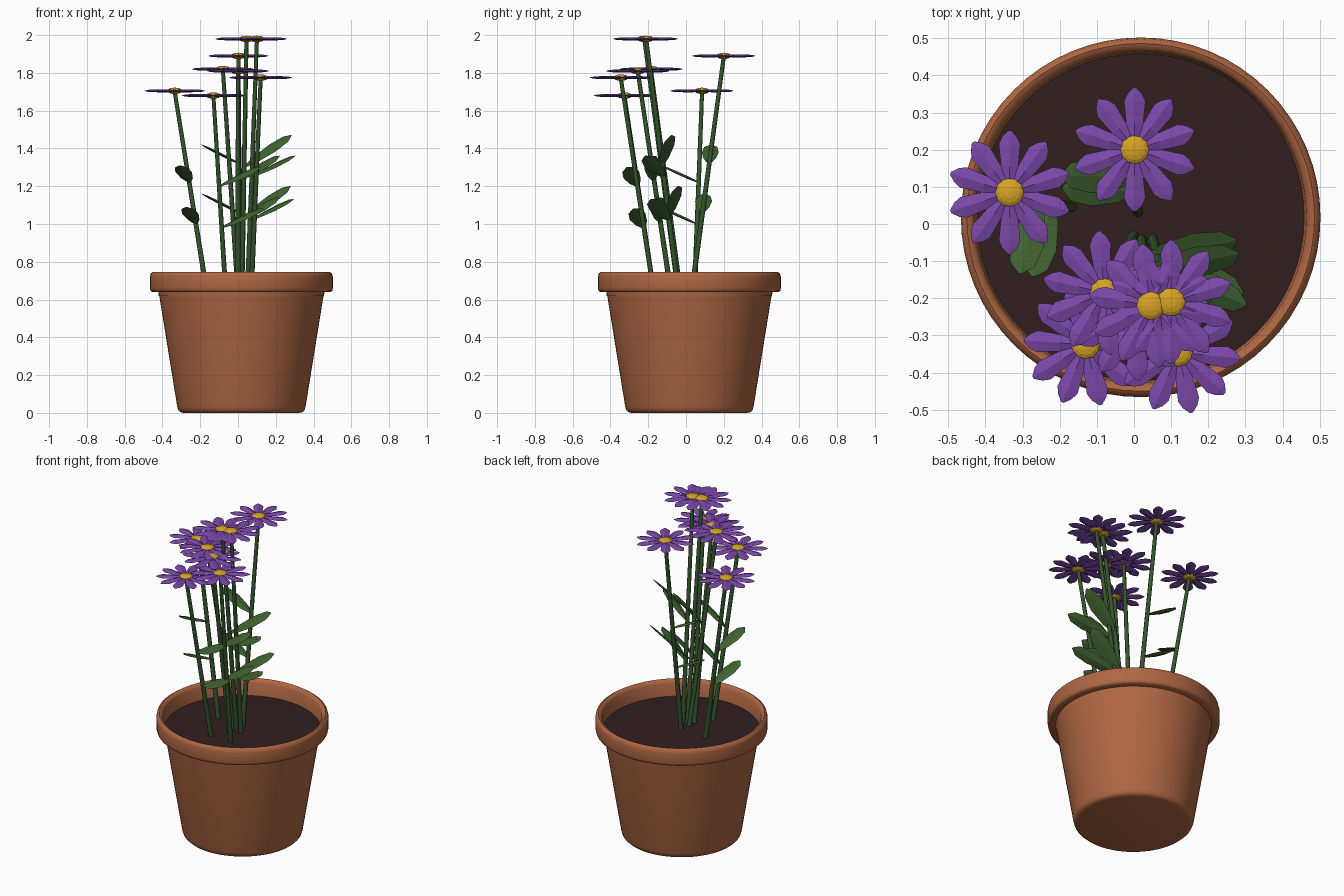
import bpy, bmesh, math
from mathutils import Vector, Matrix

cube = bpy.data.objects.get("Cube")
if cube:
    bpy.data.objects.remove(cube, do_unlink=True)


def material(name, rgb):
    m = bpy.data.materials.new(name)
    m.use_nodes = True
    m.diffuse_color = (*rgb, 1)
    bsdf = m.node_tree.nodes["Principled BSDF"]
    bsdf.inputs["Base Color"].default_value = (*rgb, 1)
    bsdf.inputs["Roughness"].default_value = 0.8
    return m


TERRACOTTA = material("terracotta", (0.43, 0.135, 0.056))
SOIL = material("dark soil", (0.031, 0.014, 0.014))
STEM = material("stem green", (0.036, 0.09, 0.027))
LEAF = material("leaf green", (0.05, 0.122, 0.03))
PETAL = material("petal purple", (0.2, 0.065, 0.4))
HEART = material("flower yellow", (0.68, 0.37, 0.018))


def finish(name, bm, mat, smooth=None):
    bmesh.ops.recalc_face_normals(bm, faces=bm.faces)
    mesh = bpy.data.meshes.new(name)
    bm.to_mesh(mesh)
    bm.free()
    mesh.materials.append(mat)
    ob = bpy.data.objects.new(name, mesh)
    bpy.context.collection.objects.link(ob)
    if smooth:
        bpy.ops.object.select_all(action='DESELECT')
        ob.select_set(True)
        bpy.context.view_layer.objects.active = ob
        bpy.ops.object.shade_smooth_by_angle(angle=math.radians(smooth))


def lathe(name, profile, mat, smooth, centre=(0.018, 0.018), steps=64):
    bm = bmesh.new()
    verts = [bm.verts.new((r, 0, z)) for r, z in profile]
    edges = [bm.edges.new(pair) for pair in zip(verts, verts[1:])]
    bmesh.ops.spin(bm, geom=verts + edges, axis=(0, 0, 1), cent=(0, 0, 0),
                   angle=math.tau, steps=steps)
    bmesh.ops.remove_doubles(bm, verts=bm.verts, dist=1e-5)
    bmesh.ops.translate(bm, verts=bm.verts, vec=(*centre, 0))
    finish(name, bm, mat, smooth)


def blade(bm, stations, matrix):
    """Pointed blade along +x; each station is (distance, half width, ridge height)."""
    rings = []
    for d, w, h in stations:
        pts = [(d, w, 0), (d, 0, h), (d, -w, 0), (d, 0, -h)]
        rings.append([bm.verts.new(matrix @ Vector(p)) for p in pts])
    for a, b in zip(rings, rings[1:]):
        for i in range(4):
            j = (i + 1) % 4
            bm.faces.new((a[i], a[j], b[j], b[i]))
    bm.faces.new(rings[0])
    bm.faces.new(rings[-1])


# Pot: tapered wall with a rounded foot, overhanging rim and inner wall
lathe("pot", [(0, 0), (0.305, 0), (0.324, 0.004), (0.334, 0.014), (0.34, 0.034),
              (0.438, 0.64), (0.472, 0.64), (0.481, 0.646), (0.484, 0.66),
              (0.484, 0.72), (0.48, 0.738), (0.468, 0.746), (0.456, 0.742),
              (0.446, 0.725), (0.438, 0.62)], TERRACOTTA, 50)

# Soil: nearly level bed
lathe("soil", [(0.441, 0.648), (0.25, 0.654), (0, 0.657)], SOIL, 60)

PETAL_SHAPE = [(0.02, 0.014, 0.006), (0.07, 0.023, 0.008), (0.13, 0.029, 0.007),
               (0.15, 0.02, 0.005), (0.167, 0.004, 0.001)]
LEAF_SHAPE = [(0, 0.008, 0.003), (0.25, 0.032, 0.007), (0.6, 0.045, 0.007),
              (0.88, 0.034, 0.005), (1, 0.004, 0.001)]


def stem(name, base, top):
    axis = top - base
    bm = bmesh.new()
    place = Matrix.Translation((base + top) / 2) @ \
        axis.to_track_quat('Z', 'Y').to_matrix().to_4x4()
    bmesh.ops.create_cone(bm, cap_ends=True, segments=8, radius1=0.014,
                          radius2=0.011, depth=axis.length, matrix=place)
    finish(name, bm, STEM, 50)


def flower_head(name, pos, turn):
    bm = bmesh.new()
    for k in range(10):
        spin = Matrix.Rotation(math.radians(18 + turn + 36 * k), 4, 'Z')
        blade(bm, PETAL_SHAPE, Matrix.Translation(pos) @ spin)
    finish(name + "_petals", bm, PETAL)
    bm = bmesh.new()
    bmesh.ops.create_uvsphere(bm, u_segments=12, v_segments=8, radius=0.04,
                              matrix=Matrix.Translation(pos) @ Matrix.Diagonal((1, 1, 0.42, 1)))
    finish(name + "_heart", bm, HEART)


def leaf(name, base, reach, tilt):
    """Leaf along reach, its upper face tilted towards the front."""
    axis = reach.normalized()
    side = Vector((0, -tilt, 1)).cross(axis).normalized()
    turn = Matrix((axis, side, axis.cross(side))).transposed().to_4x4()
    bm = bmesh.new()
    blade(bm, [(d * reach.length, w, h) for d, w, h in LEAF_SHAPE],
          Matrix.Translation(base) @ turn)
    finish(name, bm, LEAF)


# Flowers: stem foot, head, petal turn, leaf reach, heights of upper and lower leaf, leaf tilt
FLOWERS = [
    ((-0.165, 0.045), (-0.335, 0.085, 1.705), 0, (-0.05, -0.2, 0.09), (1.22, 1.0), 0),
    ((0.01, 0.03), (0.002, 0.2, 1.89), 0, (-0.2, 0.01, 0.1), (1.32, 1.06), 0),
    ((0, -0.03), (-0.08, -0.185, 1.82), 5, None, (), 0),
    ((0.02, -0.04), (0.045, -0.22, 1.98), 8, (0.25, 0.05, 0.17), (1.3, 1.03), 0.45),
    ((0.05, -0.04), (0.1, -0.21, 1.98), 0, (0.23, -0.1, 0.11), (1.25, 1.02), 0.45),
    ((-0.065, -0.17), (-0.13, -0.325, 1.68), 14, (0.22, -0.06, 0.1), (1.2, 0.98), 0.45),
    ((0.07, -0.17), (0.12, -0.345, 1.775), 12, None, (), 0),
    ((0, -0.08), (0, -0.255, 1.81), 4, (0.22, -0.02, 0.13), (1.23, 1.01), 0.45),
]

for n, (foot, head, turn, reach, heights, tilt) in enumerate(FLOWERS):
    name = f"flower_{n + 1}"
    base = Vector((*foot, 0.64))
    top = Vector(head)
    stem(name + "_stem", base, top - Vector((0, 0, 0.005)))
    flower_head(name, top, turn)
    for label, z in zip(("upper", "lower"), heights):
        start = base.lerp(top, (z - base.z) / (top.z - base.z))
        leaf(f"{name}_{label}_leaf", start, Vector(reach), tilt)
